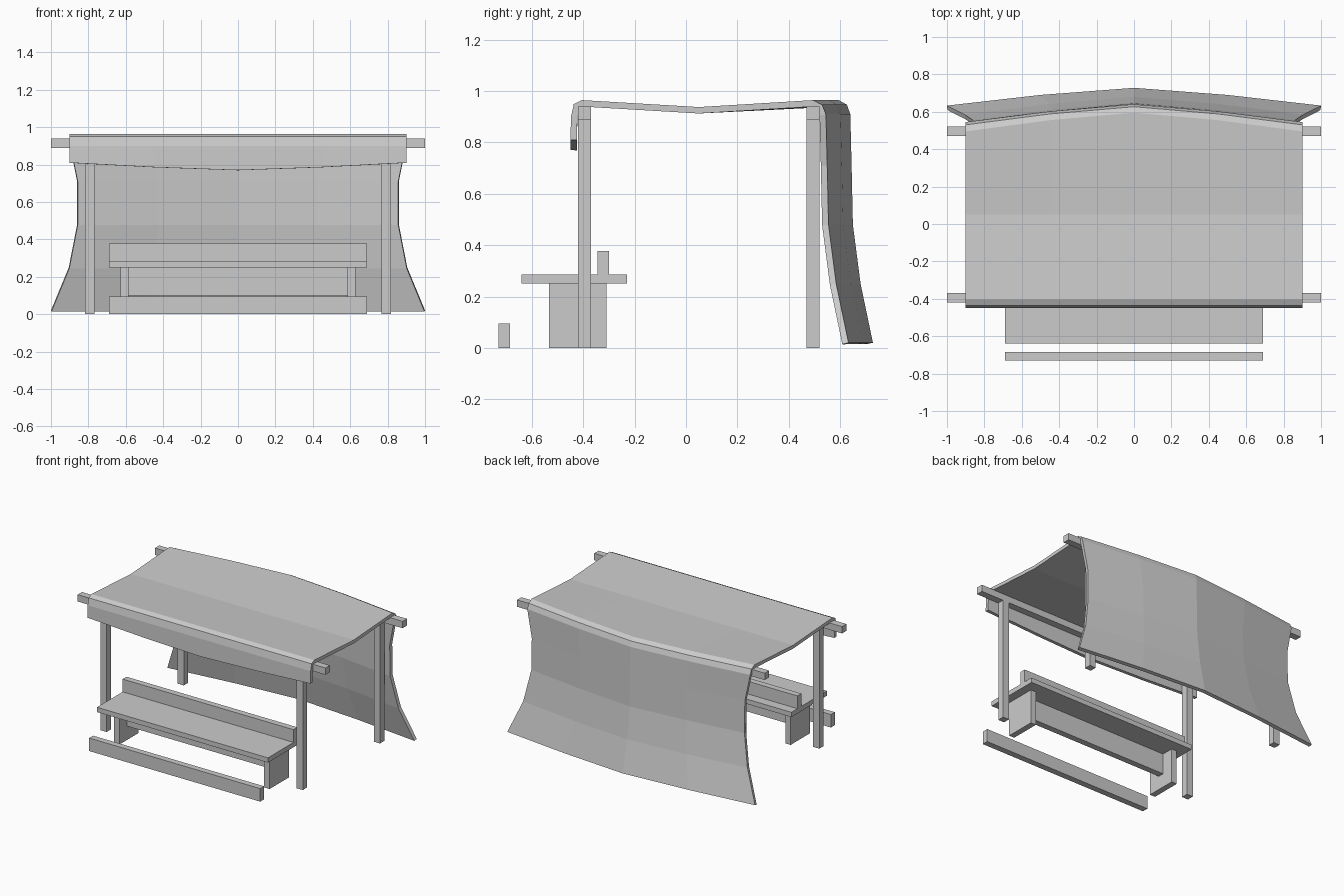
import bpy, bmesh

cube = bpy.data.objects.get("Cube")
if cube:
    bpy.data.objects.remove(cube, do_unlink=True)

grey = bpy.data.materials.new("plain grey")
grey.use_nodes = True
GREY = (0.6, 0.6, 0.6, 1)
grey.diffuse_color = GREY
grey.node_tree.nodes["Principled BSDF"].inputs["Base Color"].default_value = GREY


def finish(name, bm):
    mesh = bpy.data.meshes.new(name)
    bm.to_mesh(mesh)
    bm.free()
    mesh.materials.append(grey)
    obj = bpy.data.objects.new(name, mesh)
    bpy.context.scene.collection.objects.link(obj)
    return obj


def box(name, xs, ys, zs):
    """Box between the given low and high limits."""
    bm = bmesh.new()
    bmesh.ops.create_cube(bm, size=1)
    for v in bm.verts:
        v.co = [(lo + hi) / 2 + c * (hi - lo)
                for c, (lo, hi) in zip(v.co, (xs, ys, zs))]
    return finish(name, bm)


# Frame: four posts carrying two long beams
for row, ys in (("front", (-0.42, -0.37)), ("back", (0.47, 0.52))):
    box(row + "_beam", (-1, 1), ys, (0.89, 0.94))
    for side, xs in (("left", (0.767, 0.817)), ("right", (-0.817, -0.767))):
        box(f"{row}_{side}_post", xs, ys, (0, 0.89))

# Bench
box("seat", (-0.69, 0.69), (-0.64, -0.23), (0.25, 0.285))
box("bench_backboard", (-0.69, 0.69), (-0.345, -0.3), (0.285, 0.378))
box("bench_stretcher", (-0.585, 0.585), (-0.443, -0.398), (0.1, 0.25))
for side, xs in (("left", (0.585, 0.628)), ("right", (-0.628, -0.585))):
    box(f"bench_{side}_leg", xs, (-0.533, -0.31), (0, 0.25))

# Low board on the ground in front
box("foot_board", (-0.69, 0.69), (-0.73, -0.685), (0, 0.095))

# Cloth: rows of (half width, y, z, backward bulge, sag) from front hem to back hem
rows = [
    (0.9, -0.45, 0.81, 0, 0.04),
    (0.9, -0.448, 0.9, 0, 0),
    (0.9, -0.437, 0.95, 0, 0),
    (0.9, -0.405, 0.965, 0, 0),
    (0.9, 0.05, 0.938, 0, 0),
    (0.9, 0.495, 0.965, 0.1, 0),
    (0.9, 0.53, 0.947, 0.097, 0),
    (0.9, 0.545, 0.91, 0.095, 0),
    (0.86, 0.55, 0.71, 0.095, 0),
    (0.86, 0.555, 0.48, 0.095, 0),
    (0.905, 0.585, 0.25, 0.095, 0),
    (1.0, 0.633, 0.02, 0.095, 0),
]
columns = [(-1, 0), (-0.5, 0.6), (0, 1), (0.5, 0.6), (1, 0)]
bm = bmesh.new()
grid = [[bm.verts.new((w * u, y + bulge * k, z - sag * k)) for u, k in columns]
        for w, y, z, bulge, sag in rows]
for lower, upper in zip(grid, grid[1:]):
    for i in range(len(columns) - 1):
        bm.faces.new((lower[i], lower[i + 1], upper[i + 1], upper[i]))
cloth = finish("cloth_canopy", bm)
solid = cloth.modifiers.new("thickness", "SOLIDIFY")
solid.thickness = 0.025
solid.offset = -1
solid.use_even_offset = True
